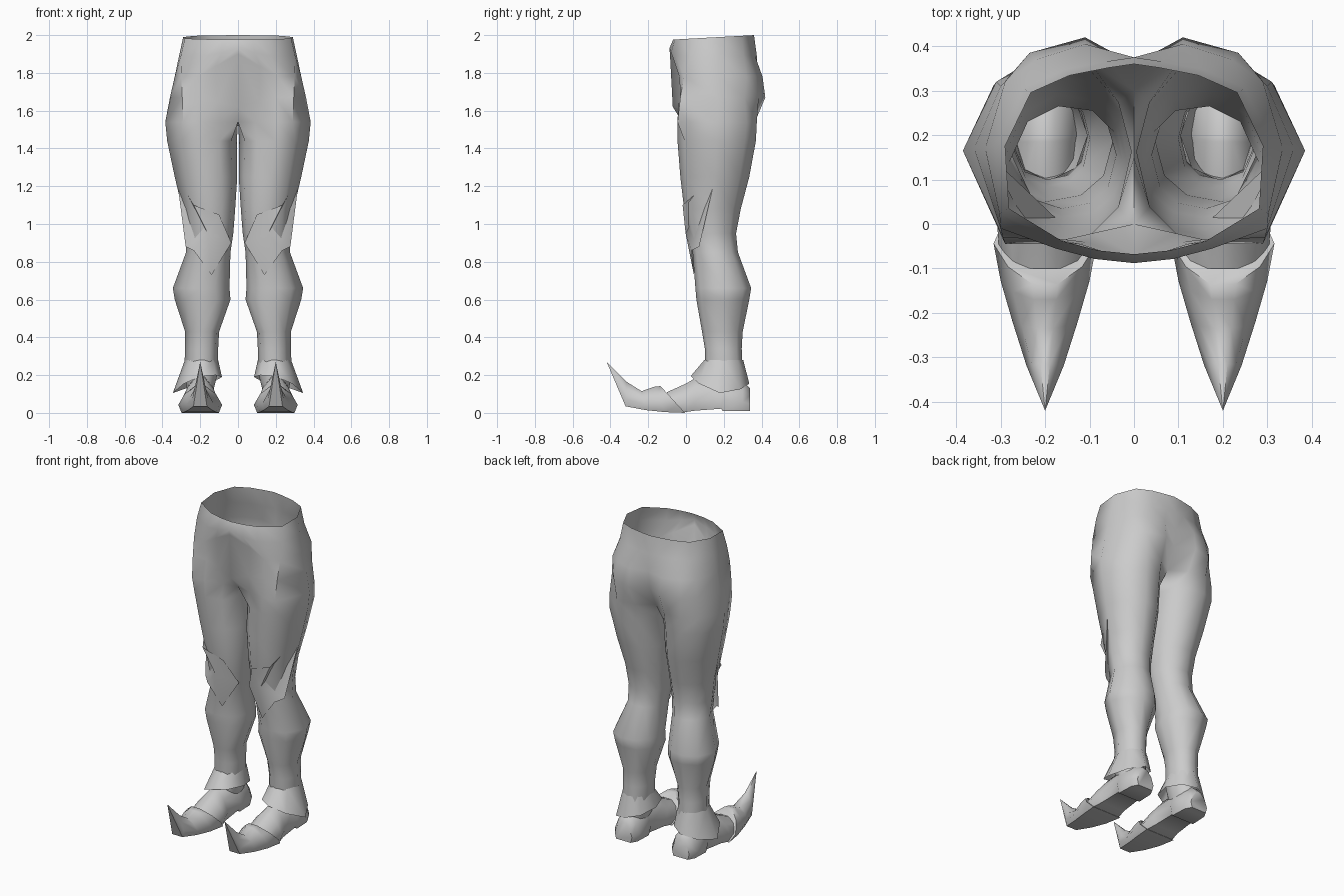
import bpy
import bmesh
import math
from mathutils import Vector

cube = bpy.data.objects.get("Cube")
if cube:
    bpy.data.objects.remove(cube, do_unlink=True)

FOOT_X = .2


def make_material(name, value):
    material = bpy.data.materials.new(name)
    material.use_nodes = True
    colour = (value, value, value, 1)
    material.diffuse_color = colour
    material.node_tree.nodes["Principled BSDF"].inputs["Base Color"].default_value = colour
    return material


GREY = make_material("plain grey", .6)


def add_ring(bm, points):
    return [bm.verts.new(point) for point in points]


def bridge(bm, first, second, closed=True):
    """Join two rings of equal length with quads."""
    count = len(first)
    for i in range(count if closed else count - 1):
        j = (i + 1) % count
        bm.faces.new((first[i], first[j], second[j], second[i]))


def fan(bm, ring, tip):
    """Join a ring to a single tip point."""
    apex = bm.verts.new(tip)
    for i, vert in enumerate(ring):
        bm.faces.new((vert, ring[(i + 1) % len(ring)], apex))


def finish(bm, name, crease=55):
    """Turn the left-hand mesh into a mirrored, smooth-shaded object."""
    bmesh.ops.recalc_face_normals(bm, faces=bm.faces)
    mesh = bpy.data.meshes.new(name)
    bm.to_mesh(mesh)
    bm.free()
    mesh.materials.append(GREY)
    obj = bpy.data.objects.new(name, mesh)
    bpy.context.collection.objects.link(obj)
    bpy.ops.object.select_all(action='DESELECT')
    obj.select_set(True)
    bpy.context.view_layer.objects.active = obj
    mirror = obj.modifiers.new("mirror", 'MIRROR')
    mirror.merge_threshold = .001
    bpy.ops.object.modifier_apply(modifier=mirror.name)
    bpy.ops.object.shade_smooth_by_angle(angle=math.radians(crease))
    return obj


# Hips and legs: half rings run from front centre around the outside to back centre
WAIST_SHAPE = [(0, 0), (.28, .02), (.56, .07), (.97, .24), (1, .57),
               (.8, .85), (.5, .94), (.2, .98), (0, 1)]
LEG_SHAPE = [(.08, .2), (.25, .05), (.52, 0), (.8, .09), (1, .5),
             (.84, .86), (.57, 1), (.27, .96), (.08, .77), (0, .5)]


def scaled(shape, x_in, x_out, y_front, y_back):
    return [(x_in + (x_out - x_in) * u, y_front + (y_back - y_front) * v) for u, v in shape]


def at_height(outline, z, lift=0, slope=0):
    """Lift raises the front centre, slope raises the back."""
    lifts = {0: lift, 1: lift * .45}
    return [(x, y, z + lifts.get(i, 0) + slope * y) for i, (x, y) in enumerate(outline)]


HIP_CREASE = [(0, -.085), (.12, -.045), (.21, -.035), (.3, -.01), (.335, .17),
              (.29, .32), (.22, .37), (.11, .405), (0, .375)]
HIP_FULL = [(0, -.07), (.11, -.04), (.2, -.03), (.295, -.03), (.36, .17),
            (.3, .31), (.235, .385), (.11, .42), (0, .36)]
CROTCH = [(0, 0), (.09, -.02), (.2, -.045), (.29, -.045), (.385, .165),
          (.31, .32), (.22, .375), (.1, .365), (0, .3)]

# height, inner x, outer x, front y, back y
LEG_RINGS = [
    (1.44, .006, .375, -.045, .37),
    (1.25, .004, .335, -.03, .335),
    (1.08, .015, .295, -.01, .29),
    (.95, .025, .28, .015, .265),
    (.85, .04, .275, .035, .275),
    (.66, .045, .345, .05, .345),
    (.6, .04, .335, .055, .335),
    (.43, .1, .28, .085, .3),
    (.34, .105, .28, .1, .295),
    (.22, .105, .285, .1, .3),
    (.12, .13, .27, .11, .3),
]

bm = bmesh.new()
hips = [
    add_ring(bm, at_height(scaled(WAIST_SHAPE, 0, .29, -.068, .36), 1.98, slope=.055)),
    add_ring(bm, at_height(scaled(WAIST_SHAPE, 0, .312, -.088, .375), 1.89, lift=.04)),
    add_ring(bm, at_height(HIP_CREASE, 1.78, lift=.12)),
    add_ring(bm, at_height(HIP_FULL, 1.67, lift=-.05)),
    add_ring(bm, at_height(CROTCH, 1.54)),
]
for upper, lower in zip(hips, hips[1:]):
    bridge(bm, upper, lower, closed=False)
previous = hips[-1] + add_ring(bm, [(0, .15, 1.545)])
for z, *size in LEG_RINGS:
    ring = add_ring(bm, at_height(scaled(LEG_SHAPE, *size), z))
    bridge(bm, previous, ring)
    previous = ring
finish(bm, "hips_and_legs", 65)

# Knee guards: a pointed plate folded around the front of each knee
bm = bmesh.new()
rim = add_ring(bm, [(.325, .155, 1.25), (.235, -.018, 1.1), (.1, -.005, 1.05),
                    (.035, .06, .9), (.14, .042, .73), (.235, .03, .86), (.277, .07, .88)])
fan(bm, rim, (.16, -.002, .95))
finish(bm, "knee_guards")

# Ankle cuffs: a flared skirt with a long point on the outside
bm = bmesh.new()
SIDES = 8
top, hem = [], []
for i in range(SIDES):
    angle = math.tau * i / SIDES
    c, s = math.cos(angle), math.sin(angle)
    top.append((.193 + .088 * c, .2 + .103 * s, .28))
    outward = max(c, 0)
    reach = .11 + .04 * outward ** 2
    height = .175 + .015 * max(-c, 0) - .07 * outward ** 2 - .02 * s
    hem.append((.195 + reach * c, .18 + .155 * s, height))
bridge(bm, add_ring(bm, top), add_ring(bm, hem))
finish(bm, "ankle_cuffs")


# Shoes: cross sections lofted from heel to toe
def shoe_section(y, half_width, bottom, top, lean=0):
    """Lean pushes the sole edge back behind the top edge."""
    outline = [(-.85, 0), (-1, .3), (-.72, .7), (-.25, 1),
               (.25, 1), (.72, .7), (1, .3), (.85, 0)]
    return [Vector((FOOT_X + half_width * u, y + lean * (1 - v), bottom + (top - bottom) * v))
            for u, v in outline]


def loft_shoe(name, sections, tip=None):
    bm = bmesh.new()
    rings = [add_ring(bm, shoe_section(*section)) for section in sections]
    for first, second in zip(rings, rings[1:]):
        bridge(bm, first, second)
    bm.faces.new(rings[0])
    if tip:
        fan(bm, rings[-1], tip)
    else:
        bm.faces.new(rings[-1])
    finish(bm, name)


loft_shoe("shoes", [
    (.34, .06, .01, .13),
    (.3, .085, .01, .17),
    (.195, .09, .01, .2),
    (.185, .085, .022, .2),
    (.05, .095, .012, .185),
    (0, .108, .005, .155),
    (-.1, .1, .008, .11),
])

loft_shoe("curled_toe_caps", [
    (-.135, .116, 0, .142, .13),
    (-.17, .1, .004, .138, .06),
    (-.235, .073, .015, .115, .02),
    (-.315, .042, .035, .165, -.005),
], tip=(FOOT_X, -.42, .27))
